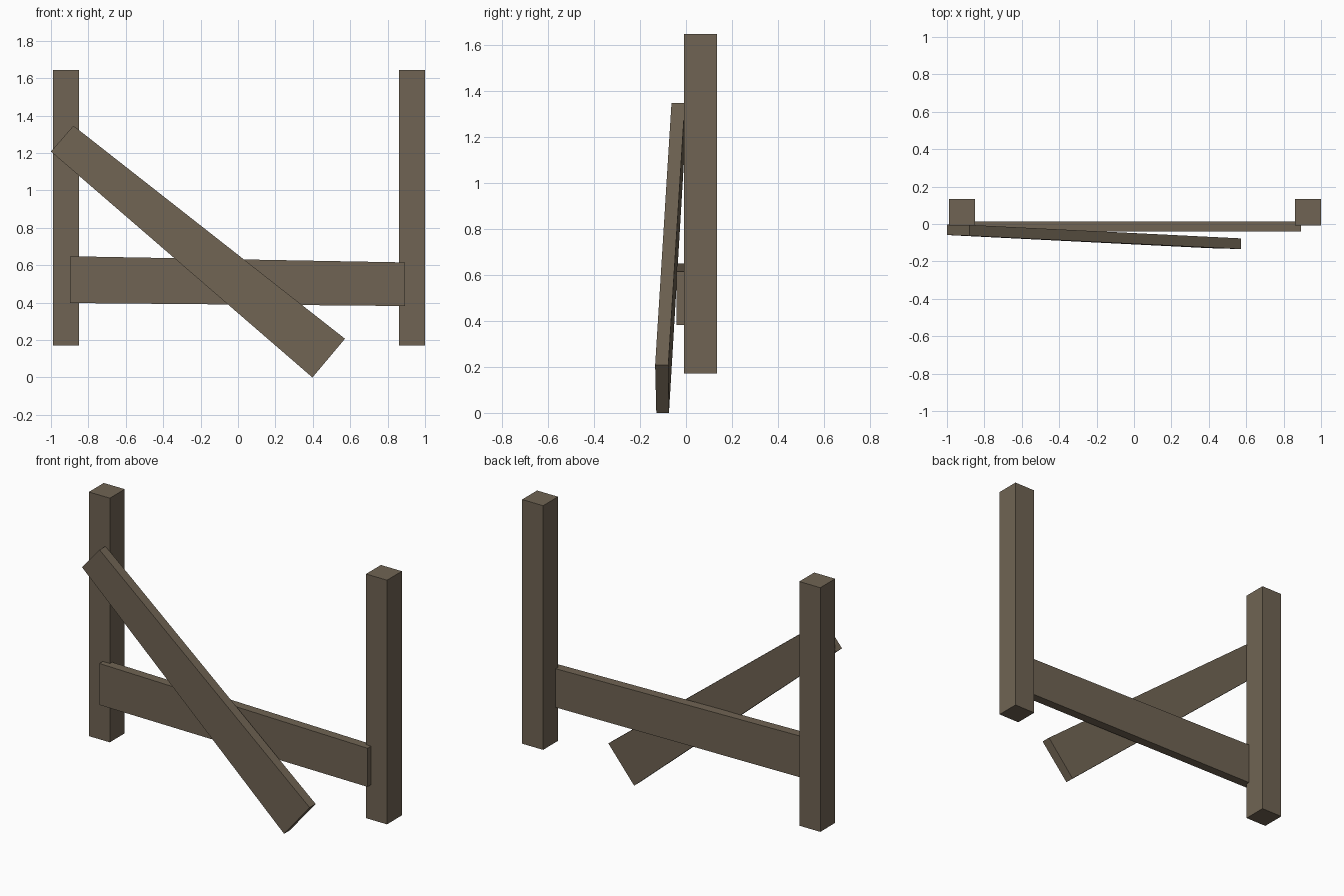
import bpy
import bmesh

if "Cube" in bpy.data.objects:
    bpy.data.objects.remove(bpy.data.objects["Cube"])

wood = bpy.data.materials.new("weathered_wood")
wood.diffuse_color = (0.162, 0.127, 0.087, 1.0)
wood.use_nodes = True
wood.node_tree.nodes["Principled BSDF"].inputs["Base Color"].default_value = wood.diffuse_color


def plank(name, outline, front_y, back_y):
    """Solid from a four-corner (x, z) outline with a front and back depth per corner."""
    bm = bmesh.new()
    front = [bm.verts.new((x, y, z)) for (x, z), y in zip(outline, front_y)]
    back = [bm.verts.new((x, y, z)) for (x, z), y in zip(outline, back_y)]
    bm.faces.new(front)
    bm.faces.new(back[::-1])
    for i in range(4):
        j = (i + 1) % 4
        bm.faces.new((front[i], back[i], back[j], front[j]))
    bmesh.ops.recalc_face_normals(bm, faces=bm.faces)
    mesh = bpy.data.meshes.new(name)
    bm.to_mesh(mesh)
    bm.free()
    mesh.materials.append(wood)
    obj = bpy.data.objects.new(name, mesh)
    bpy.context.collection.objects.link(obj)
    return obj


# Upright square posts
for side, x0, x1 in (("left", -0.99, -0.85), ("right", 0.86, 1.0)):
    plank(side + "_post", [(x0, 0.172), (x1, 0.172), (x1, 1.645), (x0, 1.645)],
          [-0.008] * 4, [0.134] * 4)

# Slightly tapered cross rail, let into the post fronts
plank("cross_rail", [(-0.897, 0.398), (0.893, 0.382), (0.893, 0.615), (-0.897, 0.648)],
      [-0.041] * 4, [0.014] * 4)

# Fallen board leaning from the left post down to the ground
plank("fallen_board", [(-1.0, 1.208), (0.398, 0.0), (0.572, 0.207), (-0.88, 1.346)],
      [-0.059, -0.129, -0.134, -0.063], [-0.002, -0.074, -0.077, -0.005])
